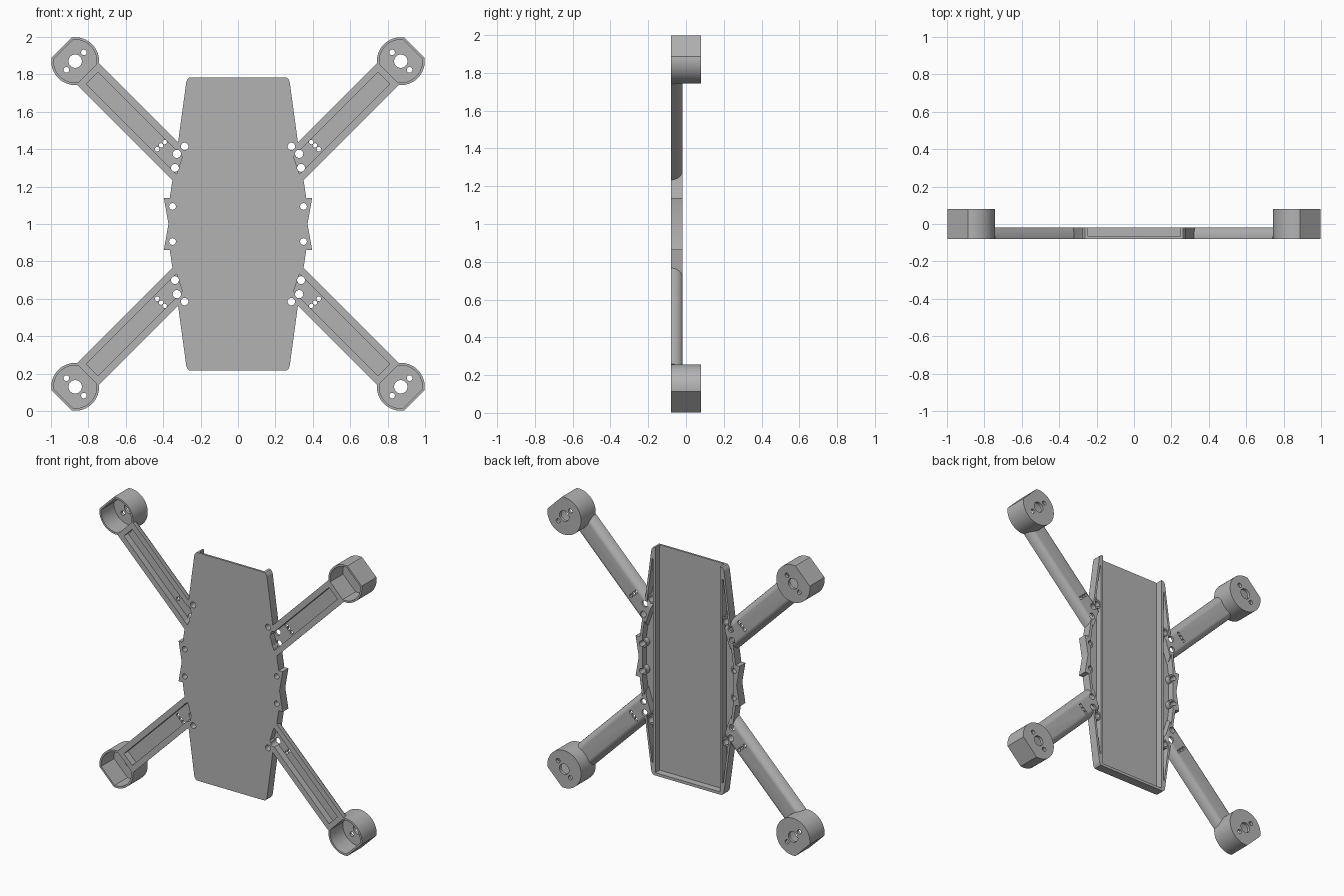
import bpy, bmesh, math
from math import sin, cos, pi, sqrt
from mathutils import Vector

cube = bpy.data.objects.get("Cube")
if cube:
    bpy.data.objects.remove(cube, do_unlink=True)

FRONT, BACK, ARM_BACK = -0.08, 0.08, -0.018
MOUNT_U = 1.231          # distance of motor axis from the centre, along the diagonal
MOUNT_R = 0.128

grey = bpy.data.materials.new("plain grey")
grey.use_nodes = True
COLOUR = (0.45, 0.45, 0.45, 1)
grey.diffuse_color = COLOUR
grey.node_tree.nodes["Principled BSDF"].inputs["Base Color"].default_value = COLOUR


def flat(x, z, y):
    return Vector((x, y, z))


def diagonal(u, v, y):
    """u runs outward along the arm, v across it."""
    return Vector(((u - v) / sqrt(2), y, (u + v) / sqrt(2)))


def solid(name, rings):
    """Closed prism between two matching rings of points, centred on z = 1."""
    bm = bmesh.new()
    low, high = [[bm.verts.new(p) for p in ring] for ring in rings]
    bm.faces.new(low)
    bm.faces.new(high)
    for i in range(len(low)):
        j = (i + 1) % len(low)
        bm.faces.new((low[i], low[j], high[j], high[i]))
    bmesh.ops.recalc_face_normals(bm, faces=bm.faces)
    mesh = bpy.data.meshes.new(name)
    bm.to_mesh(mesh)
    bm.free()
    mesh.materials.append(grey)
    ob = bpy.data.objects.new(name, mesh)
    ob.location.z = 1
    bpy.context.collection.objects.link(ob)
    return ob


def prism(name, points, y0, y1, place=flat):
    return solid(name, [[place(a, b, y) for a, b in points] for y in (y0, y1)])


def disc(name, x, z, r, y0=-0.2, y1=0.2, n=24):
    ring = [(x + r * cos(2 * pi * i / n), z + r * sin(2 * pi * i / n)) for i in range(n)]
    return prism(name, ring, y0, y1)


def apply(ob, mod):
    bpy.context.view_layer.objects.active = ob
    bpy.ops.object.modifier_apply(modifier=mod.name)


def combine(ob, others, operation="DIFFERENCE"):
    for other in others:
        mod = ob.modifiers.new("combine", "BOOLEAN")
        mod.operation, mod.solver, mod.object = operation, "EXACT", other
        apply(ob, mod)
        bpy.data.objects.remove(other, do_unlink=True)


def mirror(ob, x=True, z=True):
    mod = ob.modifiers.new("mirror", "MIRROR")
    mod.use_axis = (x, False, z)
    mod.use_mirror_merge = False
    apply(ob, mod)


def smooth(ob):
    bpy.ops.object.select_all(action="DESELECT")
    ob.select_set(True)
    bpy.context.view_layer.objects.active = ob
    bpy.ops.object.shade_smooth_by_angle(angle=math.radians(30))


def arm_channel():
    """Trough along the open front of the arm, with a slanted inner end."""
    profile = [(-0.045, -0.1), (0.045, -0.1), (0.045, -0.035), (-0.045, -0.035)]
    return solid("channel_cutter", [
        [diagonal(0.443 + 0.5 * v, v, y) for v, y in profile],
        [diagonal(MOUNT_U - MOUNT_R, v, y) for v, y in profile]])


SCREWS = [(0.285, 0.415, 0.02), (0.327, 0.375, 0.022), (0.337, 0.30, 0.021)]
SIDE_SCREW = (0.35, 0.094, 0.018)


def screw_cutters(screws):
    return [disc("hole_cutter", *s) for s in screws]


# Body tray: floor, side ribs, rim, centre tabs, open top end
quarter = [(0.396, 0.138), (0.365, 0.138), (0.32, 0.44), (0.277, 0.755),
           (0.272, 0.772), (0.262, 0.782), (0.25, 0.784)]
right = [(x, -z) for x, z in reversed(quarter)] + [(0.372, 0)] + quarter
outline = right + [(-x, z) for x, z in reversed(right)]
body = prism("body_tray", outline, FRONT, ARM_BACK)
combine(body, [prism("tray_cutter", [(-0.246, -0.765), (0.246, -0.765),
                                     (0.246, 0.9), (-0.246, 0.9)], -0.066, 0.1)])
for side in (1, -1):
    pocket = [(0.262, -0.7), (0.27, -0.7), (0.345, -0.14), (0.345, 0.14),
              (0.27, 0.7), (0.262, 0.7)]
    combine(body, [prism("side_cutter", [(x * side, z) for x, z in pocket], -0.066, 0.1)])
# Screw bosses
for sx in (1, -1):
    for sz in (1, -1):
        for x, z, r in (SCREWS[0], SIDE_SCREW):
            combine(body, [disc("boss", x * sx, z * sz, r + 0.012, -0.075, -0.03)], "UNION")
cutter = arm_channel()
mirror(cutter)
combine(body, [cutter])
for cutter in screw_cutters(SCREWS + [SIDE_SCREW]):
    mirror(cutter)
    combine(body, [cutter])
smooth(body)

# Arms: rounded back, hollow front
curve = [(0.041 + 0.042 * cos(t), FRONT + (ARM_BACK - FRONT) * sin(t))
         for t in (pi / 2 * i / 10 for i in range(11))]
profile = curve + [(-v, y) for v, y in reversed(curve)]
arm = solid("arms", [[diagonal(0.425 + 0.5 * v, v, y) for v, y in profile],
                     [diagonal(MOUNT_U - 0.1, v, y) for v, y in profile]])
combine(arm, [arm_channel()])
small = [(0.392, 0.438, 0.012), (0.411, 0.42, 0.012), (0.432, 0.4, 0.012)]
combine(arm, screw_cutters(SCREWS + small))
mirror(arm)
smooth(arm)


# Motor mounts: round cups with a flat on the outer corner
def cup_ring(r, outer, inner):
    ring = []
    for i in range(64):
        a = 2 * pi * (i + 0.5) / 64
        u, v = r * cos(a), r * sin(a)
        if -inner < u < outer:
            ring.append((MOUNT_U + u, v))
        else:
            limit = outer if u > 0 else -inner
            end = sqrt(r * r - limit * limit)
            point = (MOUNT_U + limit, math.copysign(end, v))
            if point not in ring:
                ring.append(point)
    return ring


mount = prism("motor_mounts", cup_ring(MOUNT_R, 0.102, 0.2), FRONT, BACK, diagonal)
combine(mount, [prism("cup_cutter", cup_ring(0.115, 0.089, 0.093), -0.1, 0.06, diagonal)])
for v, r in ((0, 0.036), (0.066, 0.015), (-0.066, 0.015)):
    p = diagonal(MOUNT_U, v, 0)
    combine(mount, [disc("hole_cutter", p.x, p.z, r)])
mirror(mount)
smooth(mount)
